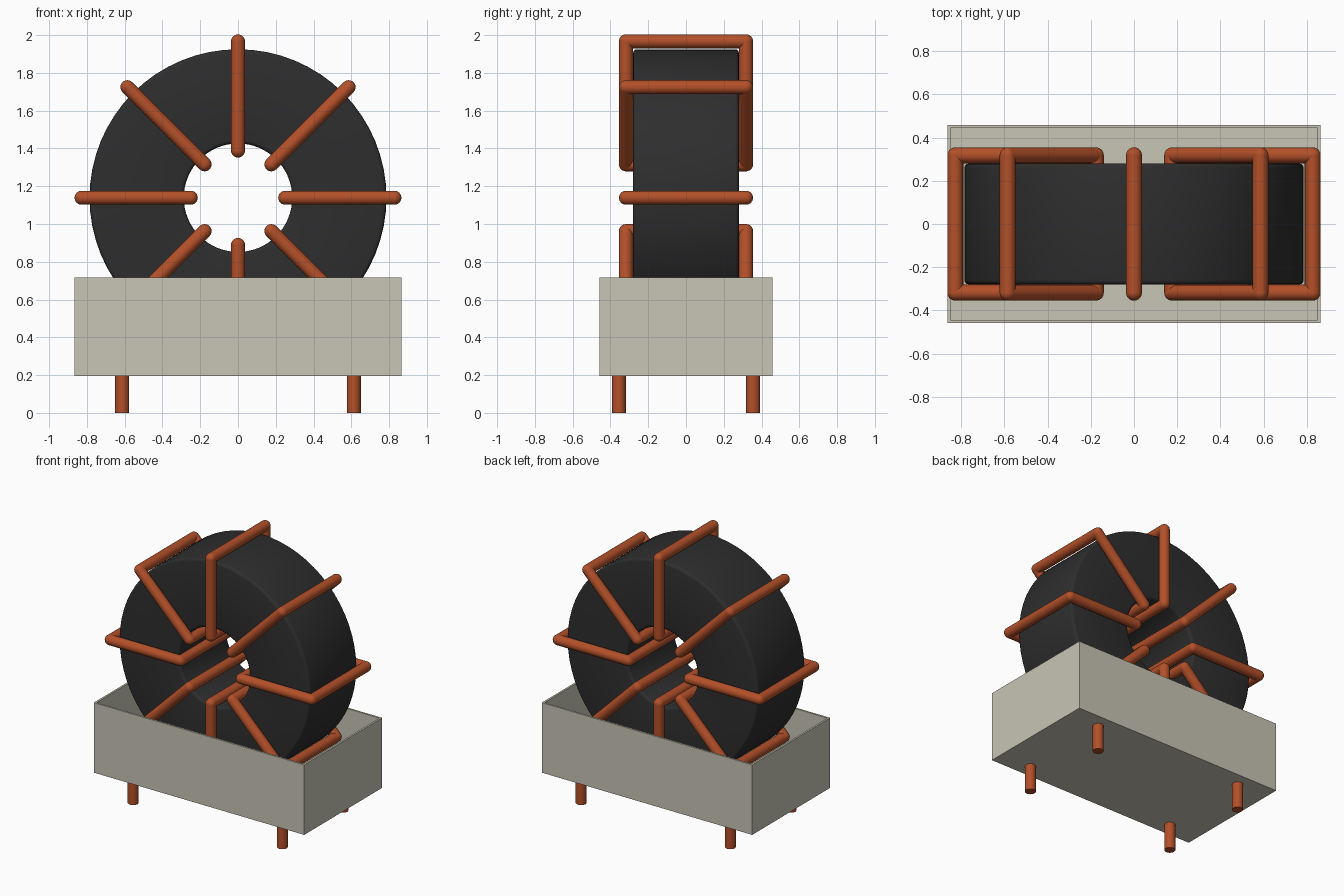
import bpy, bmesh
from math import pi, sin, cos
from mathutils import Vector, Matrix

cube = bpy.data.objects.get("Cube")
if cube:
    bpy.data.objects.remove(cube, do_unlink=True)

CENTER = Vector((0, 0, 1.139))   # middle of the ring core
WIRE = 0.037                     # wire radius


def material(name, rgb):
    mat = bpy.data.materials.new(name)
    mat.use_nodes = True
    color = (*rgb, 1)
    mat.diffuse_color = color
    mat.node_tree.nodes["Principled BSDF"].inputs["Base Color"].default_value = color
    return mat


ferrite = material("dark ferrite", (0.027, 0.027, 0.027))
copper = material("copper", (0.45, 0.08, 0.022))
plastic = material("pale grey plastic", (0.58, 0.56, 0.465))


def finish(bm, name, mat, smooth=True):
    bmesh.ops.recalc_face_normals(bm, faces=bm.faces)
    mesh = bpy.data.meshes.new(name)
    bm.to_mesh(mesh)
    bm.free()
    mesh.materials.append(mat)
    obj = bpy.data.objects.new(name, mesh)
    bpy.context.collection.objects.link(obj)
    if smooth:
        bpy.ops.object.select_all(action="DESELECT")
        obj.select_set(True)
        bpy.context.view_layer.objects.active = obj
        bpy.ops.object.shade_smooth_by_angle(angle=pi / 5)
    return obj


def add_rod(bm, a, b, radius=WIRE, caps=False):
    axis = b - a
    place = Matrix.Translation((a + b) / 2) @ axis.to_track_quat("Z", "Y").to_matrix().to_4x4()
    bmesh.ops.create_cone(bm, cap_ends=caps, segments=20, radius1=radius, radius2=radius,
                          depth=axis.length, matrix=place)


# Ring core: bevelled rectangle spun around the y axis
def ring_core(inner, outer, half, bevel):
    profile = []
    corners = ((inner, -half, 1, 1), (outer, -half, -1, 1),
               (outer, half, -1, -1), (inner, half, 1, -1))
    for i, (r, y, sr, sy) in enumerate(corners):
        arc = [(r + sr * bevel * (1 - sin(t)), y + sy * bevel * (1 - cos(t)))
               for t in (0, pi / 6, pi / 3, pi / 2)]
        # first and third corners run from the face side to the wall side
        profile += arc if i % 2 else arc[::-1]
    bm = bmesh.new()
    verts = [bm.verts.new(CENTER + Vector((r, y, 0))) for r, y in profile]
    edges = [bm.edges.new((v, verts[i - 1])) for i, v in enumerate(verts)]
    bmesh.ops.spin(bm, geom=verts + edges, cent=CENTER, axis=(0, 1, 0),
                   angle=2 * pi, steps=64, use_merge=True)
    bmesh.ops.remove_doubles(bm, verts=bm.verts, dist=1e-4)
    finish(bm, "ring_core", ferrite)


ring_core(0.287, 0.786, 0.28, 0.02)

# Eight wire turns, each a rectangular loop with ball-shaped corners
for n in range(8):
    angle = n * pi / 4
    out = Vector((cos(angle), 0, sin(angle)))
    points = [CENTER + out * r + Vector((0, y, 0))
              for r, y in ((0.25, -0.318), (0.828, -0.318), (0.828, 0.318), (0.25, 0.318))]
    bm = bmesh.new()
    for i, p in enumerate(points):
        add_rod(bm, points[i - 1], p)
        bmesh.ops.create_uvsphere(bm, u_segments=20, v_segments=12, radius=WIRE,
                                  matrix=Matrix.Translation(p))
    finish(bm, f"wire_turn_{n + 1}", copper)

# Open tray: box whose top is inset and pushed down
bm = bmesh.new()
bmesh.ops.create_cube(bm, size=1, matrix=Matrix.Translation((0, 0, 0.456))
                      @ Matrix.Diagonal((1.73, 0.916, 0.52, 1)))
top = max(bm.faces, key=lambda f: f.calc_center_median().z)
bmesh.ops.inset_region(bm, faces=[top], thickness=0.02)
cavity = bmesh.ops.extrude_face_region(bm, geom=[top])["geom"]
bmesh.ops.delete(bm, geom=[top], context="FACES_ONLY")
bmesh.ops.translate(bm, verts=[v for v in cavity if isinstance(v, bmesh.types.BMVert)],
                    vec=(0, 0, -0.5))
finish(bm, "tray", plastic, smooth=False)

# Four pins under the tray
for side, x in (("left", 0.613), ("right", -0.613)):
    for end, y in (("front", -0.355), ("back", 0.355)):
        bm = bmesh.new()
        add_rod(bm, Vector((x, y, 0)), Vector((x, y, 0.205)), caps=True)
        finish(bm, f"{end}_{side}_pin", copper)
